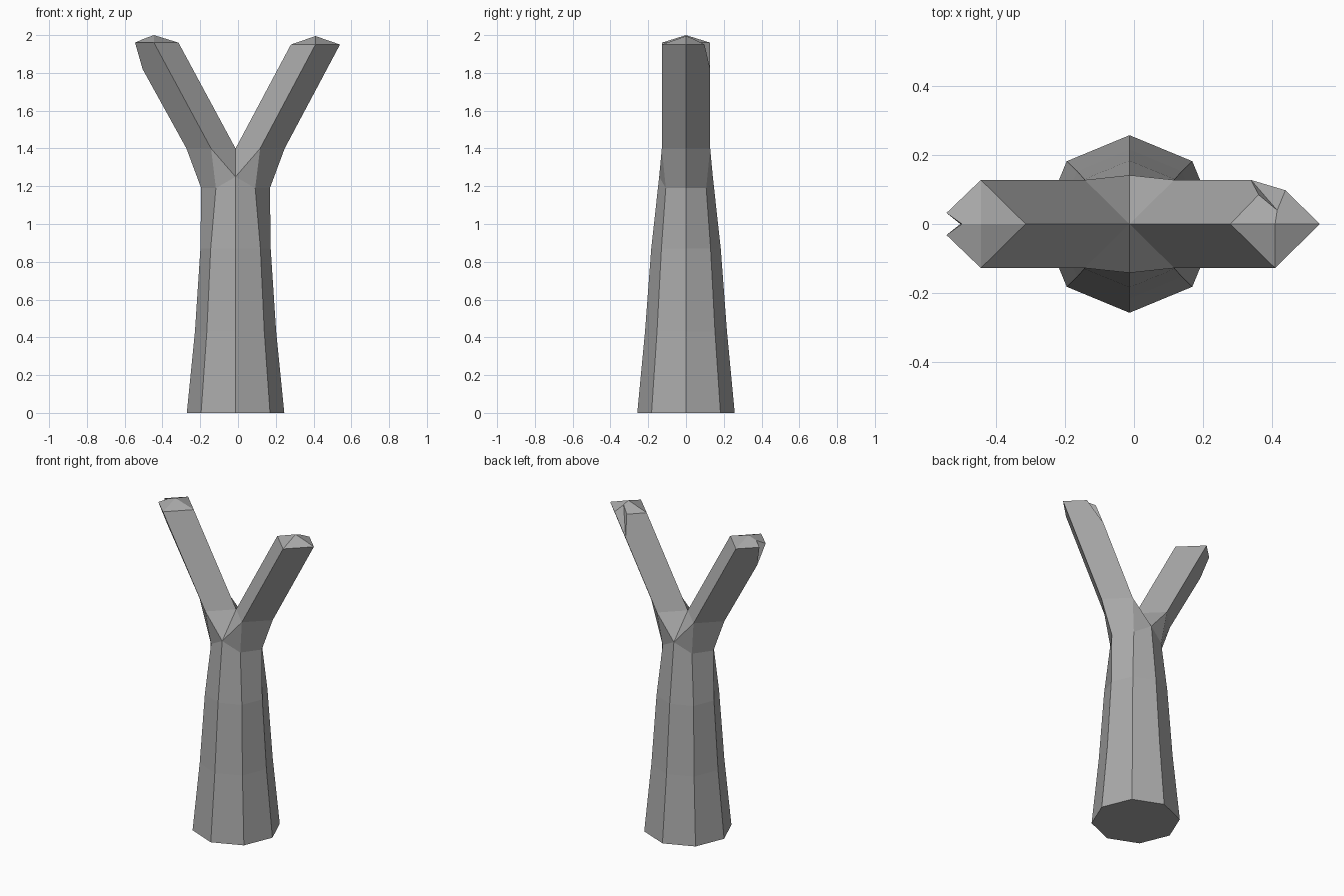
import bpy, bmesh, math
from mathutils import Vector

cube = bpy.data.objects.get("Cube")
if cube:
    bpy.data.objects.remove(cube)

grey = bpy.data.materials.new("plain grey")
grey.use_nodes = True
colour = (0.4, 0.4, 0.4, 1)
grey.diffuse_color = colour
grey.node_tree.nodes["Principled BSDF"].inputs["Base Color"].default_value = colour

CX = -0.013          # trunk axis
R = 0.13             # branch half width
bm = bmesh.new()


def vert(x, y, z):
    return bm.verts.new((x, y, z))


def face(*verts):
    return bm.faces.new(verts)


# Tapering eight-sided trunk: height, x radius, y radius
rings = []
for z, rx, ry in ((0, 0.258, 0.258), (0.43, 0.215, 0.217),
                  (0.87, 0.186, 0.184), (1.19, 0.182, 0.142)):
    ring = []
    for i in range(8):
        a = i * math.pi / 4
        ring.append(vert(CX + rx * math.cos(a), ry * math.sin(a), z))
    rings.append(ring)
top = rings[-1]
for i in (1, 3, 5, 7):
    top[i].co.x = CX + math.copysign(0.104, top[i].co.x - CX)
    top[i].co.y = math.copysign(0.107, top[i].co.y)
for i in (2, 6):
    top[i].co.z = 1.25
face(*reversed(rings[0]))
for low, high in zip(rings, rings[1:]):
    for i in range(8):
        j = (i + 1) % 8
        face(low[i], low[j], high[j], high[i])

# Fork: the crotch point is shared by both branches
crotch = vert(CX, 0, 1.4)


def branch_base(s, outer, sides):
    """Join one half of the trunk top to a four-sided branch root."""
    tip = vert(CX + s * 2 * R, 0, 1.4)
    edges = []
    for middle, diagonal, y in sides:
        edge = vert(CX + s * R, y, 1.4)
        face(top[middle], edge, crotch)
        face(top[middle], top[diagonal], edge)
        face(top[diagonal], top[outer], tip, edge)
        edges.append(edge)
    return tip, edges[0], edges[1]


# Branch at the right, with its outer corner chipped
out, front, back = branch_base(-1, 4, ((6, 5, -0.128), (2, 3, 0.128)))
apex = vert(-0.445, 0, 2.0)
inner = vert(-0.315, 0, 1.96)
rim_f, rim_b = (vert(-0.445, y, 1.96) for y in (-0.128, 0.128))
chip = vert(-0.505, 0, 1.82)
notch = vert(-0.5, 0, 1.98)
for edge, rim, y in ((front, rim_f, -0.032), (back, rim_b, 0.032)):
    corner = vert(-0.545, y, 1.96)
    face(crotch, edge, rim, inner)
    face(edge, out, chip, corner, rim)
    face(inner, rim, apex)
    face(rim, corner, notch, apex)
    face(corner, chip, notch)

# Branch at the left, with its back corner chipped
out, front, back = branch_base(1, 0, ((6, 7, -0.128), (2, 1, 0.128)))
apex = vert(0.41, 0, 1.995)
inner = vert(0.28, 0, 1.95)
outer = vert(0.54, 0, 1.95)
rim_f = vert(0.41, -0.128, 1.95)
chip = vert(0.34, 0.128, 1.82)
notch = vert(0.416, 0.04, 1.98)
corner_in = vert(0.362, 0.085, 1.95)
corner_out = vert(0.44, 0.098, 1.95)
face(crotch, front, rim_f, inner)
face(front, out, outer, rim_f)
face(crotch, inner, corner_in, chip, back)
face(out, back, chip, corner_out, outer)
face(inner, rim_f, apex)
face(rim_f, outer, apex)
face(inner, apex, notch, corner_in)
face(outer, corner_out, notch, apex)
face(corner_in, notch, chip)
face(corner_out, chip, notch)

bmesh.ops.recalc_face_normals(bm, faces=bm.faces[:])
mesh = bpy.data.meshes.new("forked_trunk")
bm.to_mesh(mesh)
bm.free()
mesh.materials.append(grey)
trunk = bpy.data.objects.new("forked_trunk", mesh)
bpy.context.collection.objects.link(trunk)
